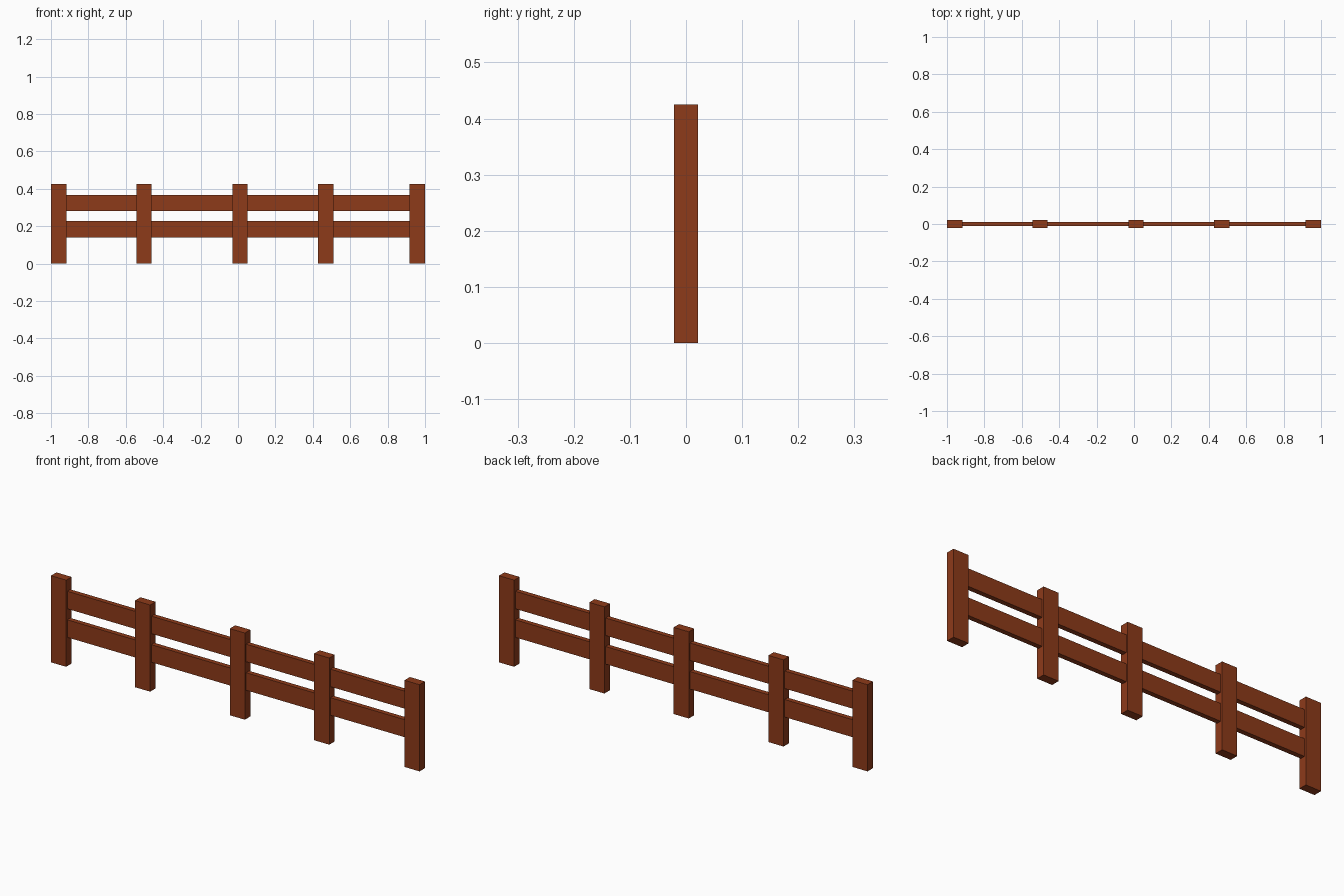
import bpy

if "Cube" in bpy.data.objects:
    bpy.data.objects.remove(bpy.data.objects["Cube"])

wood = bpy.data.materials.new("wood")
wood.diffuse_color = (0.27, 0.043, 0.01, 1)
wood.use_nodes = True
wood.node_tree.nodes["Principled BSDF"].inputs["Base Color"].default_value = wood.diffuse_color


def box(name, x0, x1, depth, z0, z1):
    bpy.ops.mesh.primitive_cube_add(size=1, location=((x0 + x1) / 2, 0, (z0 + z1) / 2))
    ob = bpy.context.object
    ob.name = name
    ob.scale = (x1 - x0, depth, z1 - z0)
    bpy.ops.object.transform_apply(location=False, rotation=False, scale=True)
    ob.data.materials.append(wood)


# Upright posts, slightly uneven spacing
POST_W = 0.082
POSTS = [-0.959, -0.503, 0.011, 0.469, 0.959]
for i, x in enumerate(POSTS):
    box(f"post_{i + 1}", x - POST_W / 2, x + POST_W / 2, 0.042, 0, 0.425)

# Two horizontal rails running between the end posts
for name, z in (("lower_rail", 0.141), ("upper_rail", 0.281)):
    box(name, -0.93, 0.93, 0.024, z, z + 0.086)
